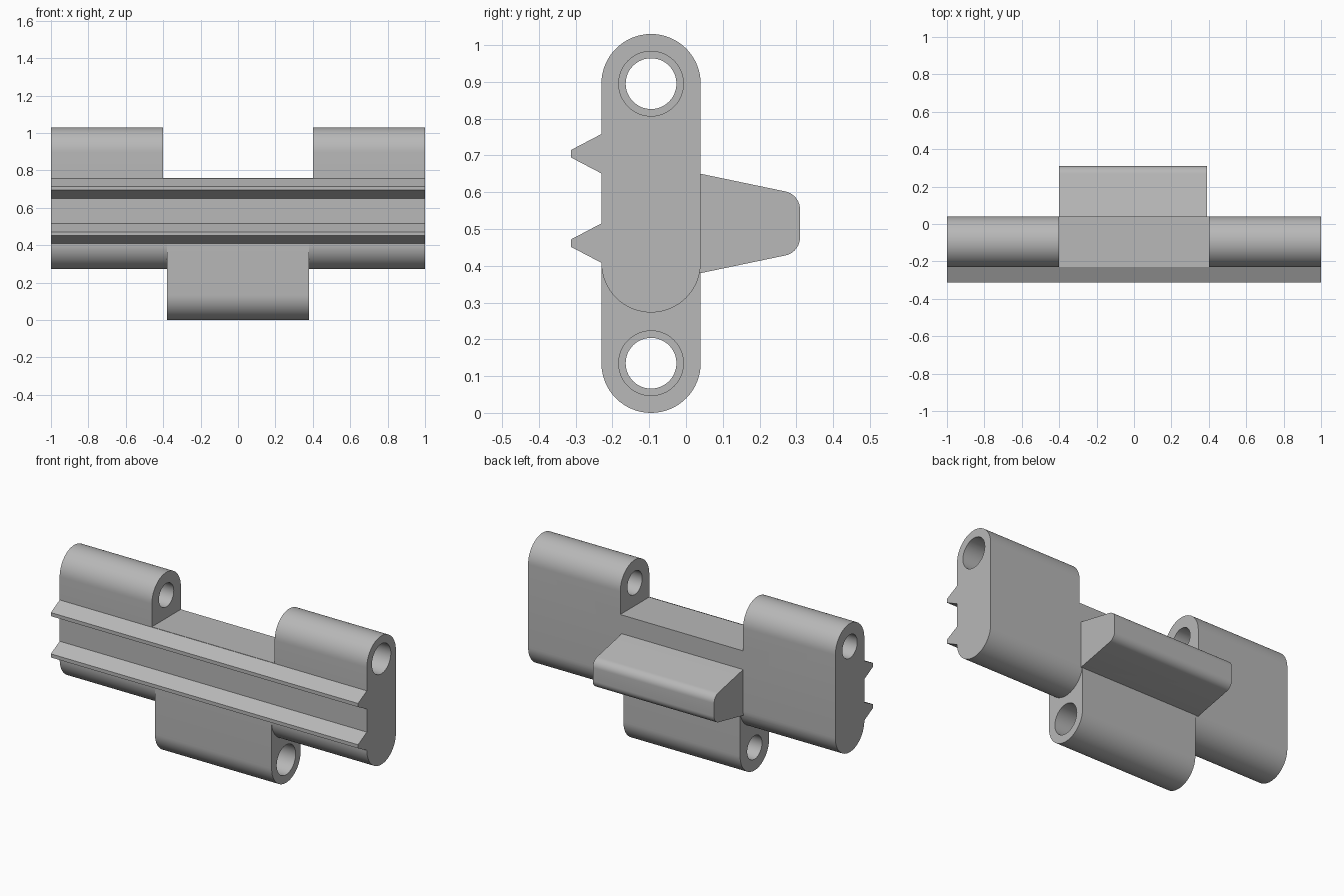
import bpy
import bmesh
from math import cos, sin, pi, radians

if "Cube" in bpy.data.objects:
    bpy.data.objects.remove(bpy.data.objects["Cube"])

# Single flat colour
grey = bpy.data.materials.new("plain grey")
grey.use_nodes = True
colour = (0.48, 0.48, 0.48, 1)
grey.diffuse_color = colour
grey.node_tree.nodes["Principled BSDF"].inputs["Base Color"].default_value = colour

FRONT, BACK = -0.23, 0.04
MID = (FRONT + BACK) / 2
R = (BACK - FRONT) / 2
TOP_PIN, LOW_PIN, BODY_ARC = 0.895, R, 0.41
SADDLE = 0.76


def arc(y, z, r, start, end, steps=32):
    """Points of an arc in the side plane, angles in degrees."""
    angles = [radians(start + (end - start) * i / steps) for i in range(steps + 1)]
    return [(y + r * cos(a), z + r * sin(a)) for a in angles]


def extrude(name, profile, x0, x1):
    """Closed side profile (y, z) drawn out along x."""
    bm = bmesh.new()
    face = bm.faces.new([bm.verts.new((x0, y, z)) for y, z in profile])
    side = bmesh.ops.extrude_face_region(bm, geom=[face])["geom"]
    moved = [v for v in side if isinstance(v, bmesh.types.BMVert)]
    bmesh.ops.translate(bm, vec=(x1 - x0, 0, 0), verts=moved)
    bmesh.ops.recalc_face_normals(bm, faces=bm.faces)
    mesh = bpy.data.meshes.new(name)
    bm.to_mesh(mesh)
    bm.free()
    mesh.materials.append(grey)
    obj = bpy.data.objects.new(name, mesh)
    bpy.context.collection.objects.link(obj)
    return obj


def combine(target, other, operation):
    """Apply a boolean and discard the helper."""
    other.hide_render = True
    mod = target.modifiers.new(operation, 'BOOLEAN')
    mod.operation = operation
    mod.solver = 'EXACT'
    mod.object = other
    bpy.context.view_layer.objects.active = target
    bpy.ops.object.modifier_apply(modifier=mod.name)
    bpy.data.objects.remove(other)


def ridge(z):
    """Blunt tooth on the front face, listed upwards from z."""
    tip = FRONT - 0.082
    return [(FRONT, z), (tip, z + 0.043), (tip, z + 0.064), (FRONT, z + 0.107)]


# Main body: rounded top and bottom, two long ridges on the front
lower_ridge, upper_ridge = ridge(0.408), ridge(0.651)
outline = (arc(MID, TOP_PIN, R, 0, 180)
           + upper_ridge[::-1] + lower_ridge[::-1]
           + arc(MID, BODY_ARC - 0.002, R, 180, 360)[1:])
body = extrude("hinge_body", outline, -1, 1)

# Gap between the two upper knuckles
gap = [(-0.5, SADDLE), (0.5, SADDLE), (0.5, 1.2), (-0.5, 1.2)]
combine(body, extrude("knuckle_gap", gap, -0.4, 0.4), 'DIFFERENCE')

# Lower middle knuckle
knuckle = arc(MID, LOW_PIN, R, 180, 360) + [(BACK, 0.6), (FRONT, 0.6)]
combine(body, extrude("lower_knuckle", knuckle, -0.38, 0.38), 'UNION')

# Tapered grip on the back with rounded outer corners
grip = ([(-0.05, 0.38), (BACK, 0.38)]
        + arc(0.26, 0.477, 0.05, -79, 0, 10)
        + arc(0.26, 0.553, 0.05, 0, 79, 10)
        + [(BACK, 0.65), (-0.05, 0.65)])
combine(body, extrude("back_grip", grip, -0.4, 0.39), 'UNION')

# Pin holes, with wider counterbores on the left ends
holes = [(TOP_PIN, 0.069, -1.1, 1.1), (LOW_PIN, 0.069, -0.6, 0.6),
         (TOP_PIN, 0.088, 0.7, 1.1), (LOW_PIN, 0.088, 0.0, 0.6)]
for z, radius, x0, x1 in holes:
    circle = arc(MID, z, radius, 0, 360, 48)[:-1]
    combine(body, extrude("pin_hole", circle, x0, x1), 'DIFFERENCE')

# Smooth curves, crisp edges
bpy.ops.object.select_all(action='DESELECT')
body.select_set(True)
bpy.context.view_layer.objects.active = body
bpy.ops.object.shade_smooth_by_angle(angle=radians(25))
